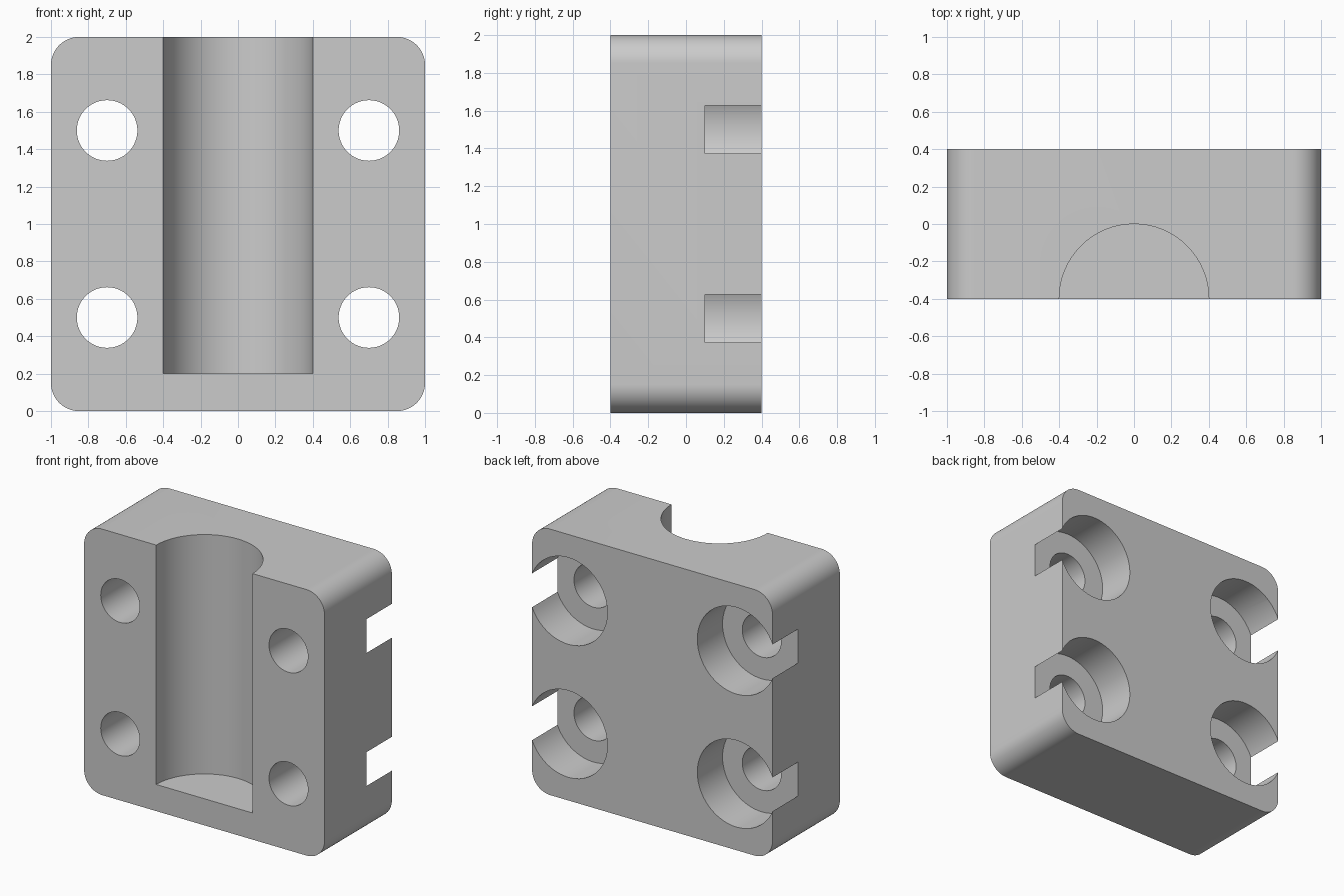
import bpy
import bmesh
from math import cos, sin, pi, radians
from mathutils import Matrix

cube = bpy.data.objects.get("Cube")
if cube:
    bpy.data.objects.remove(cube, do_unlink=True)

HALF = 1.0            # half width and half height
DEPTH = 0.4           # half thickness
CORNER = 0.15
SEGMENTS = 64

# Material
grey = bpy.data.materials.new("plain grey")
grey.use_nodes = True
colour = (0.6, 0.6, 0.6, 1)
grey.diffuse_color = colour
grey.node_tree.nodes["Principled BSDF"].inputs["Base Color"].default_value = colour


def add_object(name, bm):
    bmesh.ops.recalc_face_normals(bm, faces=bm.faces)
    mesh = bpy.data.meshes.new(name)
    bm.to_mesh(mesh)
    bm.free()
    mesh.materials.append(grey)
    obj = bpy.data.objects.new(name, mesh)
    bpy.context.collection.objects.link(obj)
    return obj


def rounded_block(name):
    """Rounded square profile, extruded from front to back."""
    bm = bmesh.new()
    steps = 16
    inner = HALF - CORNER
    verts = []
    for i, (sx, sz) in enumerate([(1, 1), (-1, 1), (-1, -1), (1, -1)]):
        for k in range(steps + 1):
            a = (i + k / steps) * pi / 2
            verts.append(bm.verts.new((sx * inner + CORNER * cos(a), -DEPTH,
                                       HALF + sz * inner + CORNER * sin(a))))
    face = bm.faces.new(verts)
    result = bmesh.ops.extrude_face_region(bm, geom=[face])
    moved = [v for v in result["geom"] if isinstance(v, bmesh.types.BMVert)]
    bmesh.ops.translate(bm, verts=moved, vec=(0, 2 * DEPTH, 0))
    return add_object(name, bm)


def add_cylinder(bm, radius, length, centre, along_y):
    turn = Matrix.Rotation(pi / 2 if along_y else 0, 4, "X")
    bmesh.ops.create_cone(bm, cap_ends=True, segments=SEGMENTS, radius1=radius,
                          radius2=radius, depth=length,
                          matrix=Matrix.Translation(centre) @ turn)


def cut(target, name, cylinders):
    """Subtract a set of separate cylinders from the target."""
    bm = bmesh.new()
    for cylinder in cylinders:
        add_cylinder(bm, *cylinder)
    cutter = add_object(name, bm)
    cutter.hide_render = True
    mod = target.modifiers.new(name, "BOOLEAN")
    mod.operation = "DIFFERENCE"
    mod.solver = "EXACT"
    mod.object = cutter
    bpy.context.view_layer.objects.active = target
    bpy.ops.object.modifier_apply(modifier=mod.name)
    bpy.data.objects.remove(cutter, do_unlink=True)


block = rounded_block("clamp_block")
bolts = [(x, z) for x in (-0.7, 0.7) for z in (0.5, 1.5)]

# Half-round channel, open at the top and closed at the bottom
cut(block, "channel_cutter", [(0.4, 2.0, (0, -DEPTH, 1.2), False)])
# Through holes
cut(block, "hole_cutter", [(0.162, 2.0, (x, 0, z), True) for x, z in bolts])
# Counterbores from the back, breaking through the side walls
cut(block, "counterbore_cutter", [(0.326, 0.6, (x, 0.4, z), True) for x, z in bolts])

# Smooth the curved walls, keep the edges sharp
bpy.ops.object.select_all(action="DESELECT")
block.select_set(True)
bpy.context.view_layer.objects.active = block
bpy.ops.object.shade_smooth_by_angle(angle=radians(30))
